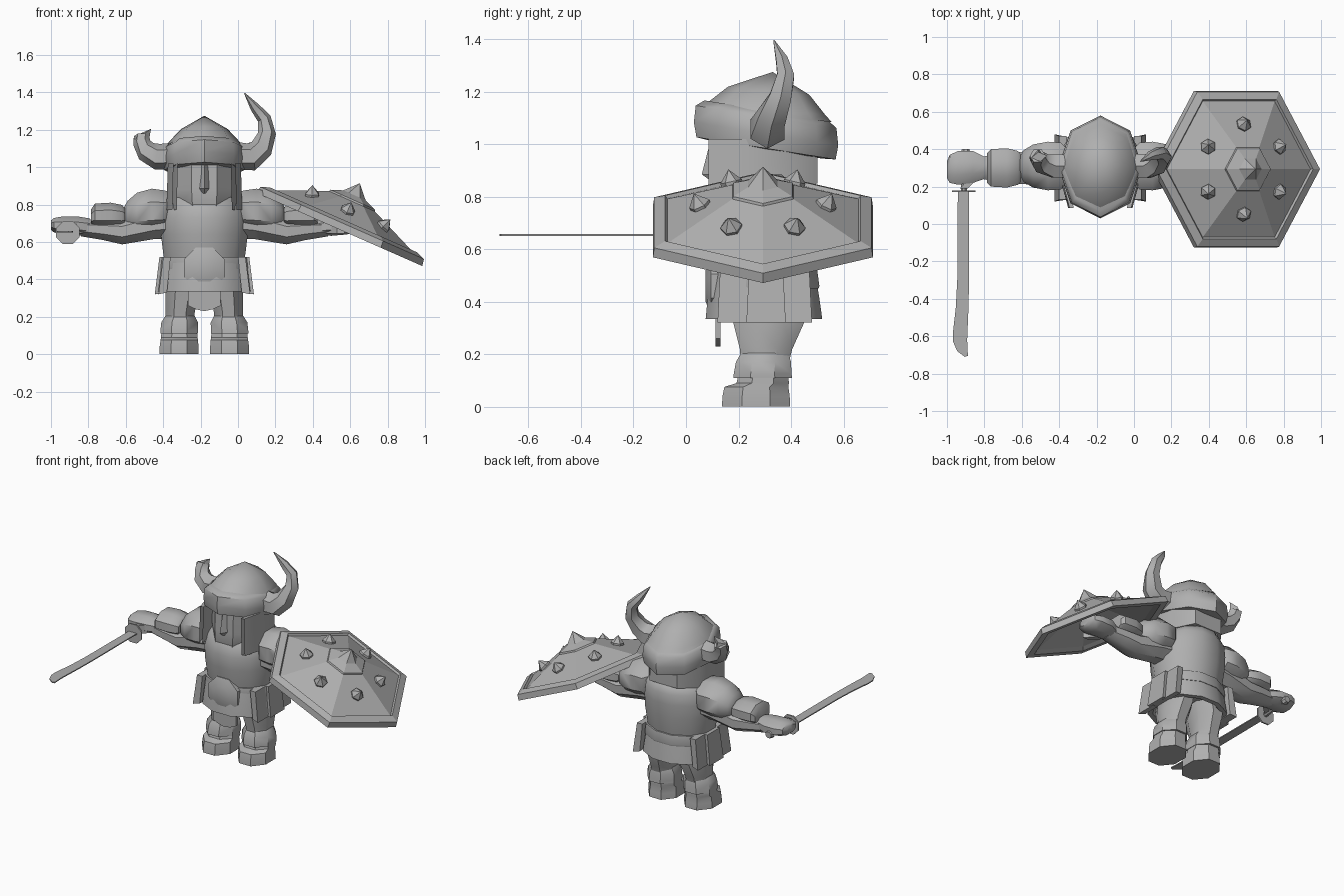
import bpy, bmesh, math
from mathutils import Vector, Matrix

CX, CY = -0.18, 0.30          # body axis
mat = bpy.data.materials.new("plain grey")
mat.diffuse_color = (0.43, 0.43, 0.43, 1)


def skin(name, loops, caps=True, angle=38, matrix=None, mirror=False, closed=True):
    """Bridge a list of point loops into one mesh object."""
    bm = bmesh.new()
    rows = [[bm.verts.new(p) for p in loop] for loop in loops]
    n = len(rows[0])
    for a, b in zip(rows, rows[1:]):
        for i in range(n if closed else n - 1):
            j = (i + 1) % n
            bm.faces.new((a[i], a[j], b[j], b[i]))
    if caps:
        bm.faces.new(rows[0][::-1])
        bm.faces.new(rows[-1])
    bmesh.ops.remove_doubles(bm, verts=bm.verts, dist=1e-5)
    if matrix:
        bm.transform(matrix)
    if mirror:
        for v in bm.verts:
            v.co.x = 2 * CX - v.co.x
    bmesh.ops.recalc_face_normals(bm, faces=bm.faces)
    me = bpy.data.meshes.new(name)
    bm.to_mesh(me)
    bm.free()
    me.materials.append(mat)
    ob = bpy.data.objects.new(name, me)
    bpy.context.collection.objects.link(ob)
    bpy.ops.object.select_all(action='DESELECT')
    ob.select_set(True)
    bpy.context.view_layer.objects.active = ob
    if angle:
        bpy.ops.object.shade_smooth_by_angle(angle=math.radians(angle))
    return ob


def loft(name, rings, axis='z', n=8, turn=0.5, shear=0, **kw):
    """Rings are (position, centre u, centre v, radius u, radius v)."""
    k = 1 / math.cos(math.pi / n) if turn else 1
    loops = []
    for pos, cu, cv, ru, rv in rings:
        loop = []
        for i in range(n):
            t = 2 * math.pi * (i + turn) / n
            u, v = cu + ru * k * math.cos(t), cv + rv * k * math.sin(t)
            if axis == 'z':
                loop.append((u, v, pos + shear * (v - CY)))
            elif axis == 'x':
                loop.append((pos, u, v))
            else:
                loop.append((u, pos, v))
        loops.append(loop)
    caps = kw.pop("caps", rings[0][3] > 0 and rings[-1][3] > 0)
    return skin(name, loops, caps, **kw)


def tube(name, path, n=6):
    """Tapered tube along (x, y, z, radius) points."""
    pts = [Vector(p[:3]) for p in path]
    loops = []
    for i, p in enumerate(pts):
        t = (pts[min(i + 1, len(pts) - 1)] - pts[max(i - 1, 0)]).normalized()
        a = t.cross(Vector((0, 1, 0))).normalized()
        b = t.cross(a)
        r = path[i][3]
        loops.append([p + r * (a * math.cos(s) + b * math.sin(s))
                      for s in (2 * math.pi * j / n for j in range(n))])
    skin(name, loops)


def plate(name, outline, y0, y1):
    """Flat xz outline given thickness along y."""
    skin(name, [[(x, y, z) for x, z in outline] for y in (y0, y1)], angle=30)


# Helmet band and dome, tilted down to the back
loft("helmet_band", [(0.98, CX, 0.305, .17, .21), (0.985, CX, 0.305, .215, .265),
                     (1.04, CX, 0.305, .225, .275), (1.105, CX, 0.305, .215, .268),
                     (1.13, CX, 0.305, .185, .235)], turn=0, shear=-0.16, angle=45)
loft("helmet_dome", [(1.11, CX, 0.305, .20, .25), (1.135, CX, 0.305, .19, .225),
                     (1.205, CX, 0.315, .125, .155), (1.278, CX, 0.33, 0, 0)],
     turn=0, shear=-0.1, angle=45)

# Neck and cheek guard: a U-shaped wall open at the face
outer = [(-.165, .085), (-.195, .20), (-.185, .38), (-.10, .50),
         (.10, .50), (.185, .38), (.195, .20), (.165, .085)]
inner = [(x * .86, .3 + (y - .3) * (.9 if y > .3 else 1)) for x, y in outer]


def guard(pts, z, drop, flare=1):
    return [(CX + x * flare, y, z - drop * max(0, min(1, (.42 - y) / .2))) for x, y in pts]


top, low = 1.02, 0.85
skin("helmet_guard", [guard(inner, top, 0), guard(outer, top, 0), guard(outer, low, .08, 1.04),
                      guard(inner, low, .08, 1.04), guard(inner, top, 0)],
     caps=False, closed=False)

# Head and nose
loft("head", [(.71, CX, .27, .10, .13), (.77, CX, .27, .15, .165), (.88, CX, .29, .165, .185),
              (1.03, CX, .30, .165, .19)], n=8)
skin("nose", [[(CX - .025, .12, 1.02), (CX + .025, .12, 1.02), (CX, .095, 1.02)],
              [(CX - .04, .13, .885), (CX + .04, .13, .885), (CX, .06, .885)],
              [(CX - .025, .13, .86), (CX + .025, .13, .86), (CX, .095, .86)]], angle=20)

# Horns: one whole, one broken off short
tube("whole_horn", [(-.01, .31, 1.06, .075), (.07, .31, 1.055, .075), (.125, .325, 1.10, .062),
                    (.155, .36, 1.18, .048), (.14, .38, 1.26, .037), (.09, .365, 1.32, .026),
                    (.035, .335, 1.395, .003)])
tube("broken_horn", [(-.35, .31, 1.06, .07), (-.43, .31, 1.055, .07), (-.49, .325, 1.085, .058),
                     (-.515, .35, 1.13, .046), (-.515, .365, 1.165, .042)])
skin("broken_tip", [[(-.555, .34, 1.15), (-.51, .32, 1.15), (-.475, .36, 1.15), (-.51, .40, 1.15)],
                    [(-.555, .35, 1.165), (-.50, .335, 1.18), (-.465, .365, 1.205),
                     (-.51, .385, 1.18)]])

# Torso, belt and skirt
loft("torso", [(.48, CX, .30, .21, .185), (.54, CX, .30, .22, .195), (.64, CX, .30, .232, .21),
               (.73, CX, .30, .235, .215), (.80, CX, .31, .22, .205), (.85, CX, .32, .18, .175),
               (.87, CX, .32, .13, .14)], n=12, angle=45)
loft("belt", [(.45, CX, .30, .235, .205), (.46, CX, .30, .238, .208),
              (.52, CX, .30, .23, .20), (.522, CX, .30, .20, .18)], n=12)
loft("skirt", [(.49, CX, .295, .228, .20), (.42, CX, .295, .238, .212), (.335, CX, .297, .25, .222),
               (.335, CX, .297, .22, .19), (.40, CX, .297, .15, .15)], n=12)

# Overlapping side plates of the skirt
for m in (False, True):
    for i, (y0, y1) in enumerate([(.13, .25), (.24, .37), (.36, .47)]):
        b = .03 if i == 1 else .01
        skin("side_tasset", [[(-.39 - b, y0, .52), (-.39 - b, y1, .52), (-.36, y1, .52),
                              (-.36, y0, .52)],
                             [(-.415 - b, y0 - .01, .32), (-.415 - b, y1 + .01, .32),
                              (-.38, y1, .33), (-.38, y0, .33)]], mirror=m)

# Round buckle and hanging front cloth
loft("buckle", [(.13, CX, .46, .11, .11), (.095, CX, .46, .11, .11), (.075, CX, .46, .06, .06)],
     axis='y')
plate("front_cloth", [(CX - .085, .45), (CX + .085, .45), (CX + .088, .26), (CX + .045, .24),
                      (CX, .23), (CX - .045, .24), (CX - .088, .26)], .112, .132)

# Legs, cuffs, boots, arms, shoulders and hands, both sides
for m in (False, True):
    side = "left_" if m else "right_"
    loft(side + "leg", [(.16, -.31, .30, .075, .09), (.22, -.31, .305, .078, .10),
                        (.32, -.30, .315, .088, .135), (.42, -.285, .31, .095, .14)], mirror=m)
    loft(side + "boot_cuff", [(.11, -.315, .292, .10, .112), (.125, -.315, .292, .10, .11),
                              (.17, -.312, .295, .098, .105), (.205, -.31, .30, .078, .09)],
         mirror=m)
    loft(side + "boot", [(0, -.315, .267, .105, .13), (.04, -.315, .267, .104, .128),
                         (.075, -.314, .268, .10, .122), (.09, -.314, .292, .098, .10),
                         (.12, -.314, .295, .095, .095)], mirror=m)
    loft(side + "arm", [(-.34, .30, .71, .10, .09), (-.45, .30, .695, .095, .08),
                        (-.62, .30, .655, .085, .068), (-.72, .30, .665, .075, .055),
                        (-.84, .30, .675, .055, .045)], axis='x', mirror=m)
    loft(side + "shoulder_pad", [(-.345, .31, .80, .08, .06), (-.39, .31, .765, .125, .11),
                                 (-.46, .31, .765, .13, .12), (-.54, .31, .755, .115, .108),
                                 (-.59, .31, .745, .085, .075), (-.61, .31, .74, .05, .045)],
         axis='x', mirror=m, angle=45)
    loft(side + "bracer", [(-.605, .30, .735, .075, .045), (-.62, .30, .738, .09, .06),
                           (-.68, .30, .743, .105, .067), (-.765, .30, .742, .10, .063),
                           (-.785, .30, .73, .08, .045)], axis='x', mirror=m)
    loft(side + "hand", [(-.79, .30, .68, .055, .045), (-.86, .305, .685, .085, .052),
                         (-.94, .30, .688, .09, .048), (-.985, .295, .69, .075, .038),
                         (-1.0, .29, .69, .045, .025)], axis='x', mirror=m)
    skin(side + "thumb", [[(-.83, .25, z), (-.87, .26, z), (-.93, .19, z), (-.89, .19, z)]
                          for z in (.645, .70)], mirror=m)

# Sword with handle, round guard and curved blade
loft("sword_handle", [(.17, -.91, .65, .016, .016), (.37, -.90, .66, .016, .016),
                      (.375, -.90, .66, .028, .028), (.40, -.90, .66, .02, .02)], axis='y')
loft("sword_guard", [(.17, -.91, .65, .062, .062), (.18, -.91, .65, .062, .062)], axis='y')
edge = [(-.942, .17), (-.945, -.30), (-.953, -.45), (-.968, -.58), (-.967, -.63), (-.945, -.68),
        (-.905, -.71), (-.888, -.705), (-.892, -.62), (-.885, -.45), (-.882, -.30), (-.882, .17)]
skin("sword_blade", [[(x, y, z) for x, y in edge] for z in (.651, .658)], angle=30)

# Hexagonal shield, hollow behind, with a central spike
place = Matrix.Translation((.55, .293, .685)) @ Matrix.Rotation(math.radians(23.8), 4, 'Y')
profile = [(.14, 0), (.12, .11), (0, .40), (-.02, .43), (-.02, .484), (.018, .478), (.036, .43),
           (.024, .42), (.145, .135)]
loft("shield", [(h, 0, 0, r, r) for h, r in profile] + [(.146, 0, 0, 0, 0)],
     n=6, turn=0, matrix=place, angle=10)
loft("shield_boss", [(.13, 0, 0, .14, .14), (.155, 0, 0, .13, .13), (.18, 0, 0, .065, .065),
                     (.25, 0, 0, 0, 0)], n=6, turn=0, matrix=place, angle=10)

# Ring of studs standing on the sloped shield faces
slope = math.atan2(.12, .25)
for i in range(6):
    a = math.radians(30 + 60 * i)
    stud = (place @ Matrix.Rotation(a, 4, 'Z') @ Matrix.Translation((.235, 0, .08))
            @ Matrix.Rotation(slope, 4, 'Y'))
    loft("shield_stud", [(0, 0, 0, .04, .04), (.018, 0, 0, .042, .042), (.065, 0, 0, 0, 0)],
         n=6, turn=0, matrix=stud, angle=10)
